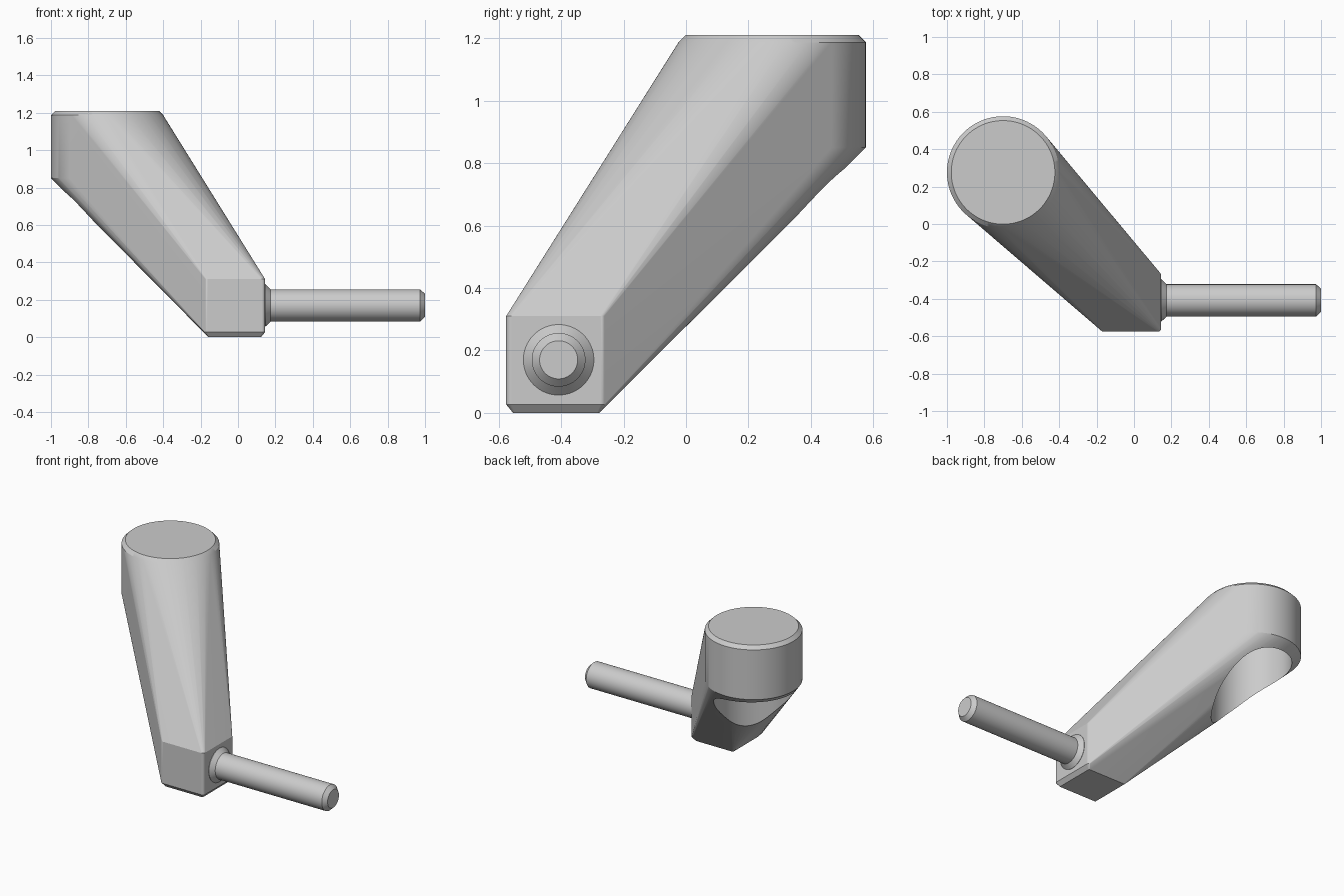
import bpy, bmesh
from math import pi, cos, sin, radians

if "Cube" in bpy.data.objects:
    bpy.data.objects.remove(bpy.data.objects["Cube"])

HEAD = (-0.7, 0.276)          # centre of the round head
BOX = (-0.18, 0.145, -0.576, -0.256)


def ring(cx, cy, r, z, n=128):
    return [(cx + r * cos(2 * pi * i / n), cy + r * sin(2 * pi * i / n), z) for i in range(n)]


def rounded_rect(x0, x1, y0, y1, r, z, n=6):
    corners = [(x1 - r, y1 - r), (x0 + r, y1 - r), (x0 + r, y0 + r), (x1 - r, y0 + r)]
    return [(cx + r * cos(pi / 2 * (k + i / n)), cy + r * sin(pi / 2 * (k + i / n)), z)
            for k, (cx, cy) in enumerate(corners) for i in range(n + 1)]


def make_object(name, bm):
    bmesh.ops.recalc_face_normals(bm, faces=bm.faces[:])
    mesh = bpy.data.meshes.new(name)
    bm.to_mesh(mesh)
    bm.free()
    obj = bpy.data.objects.new(name, mesh)
    bpy.context.collection.objects.link(obj)
    return obj


def activate(obj):
    bpy.ops.object.select_all(action='DESELECT')
    obj.select_set(True)
    bpy.context.view_layer.objects.active = obj


def smooth(obj):
    activate(obj)
    bpy.ops.object.shade_smooth_by_angle(angle=radians(20))
    mod = obj.modifiers.new("weighted_normals", 'WEIGHTED_NORMAL')
    mod.keep_sharp = True


def loft(name, rings):
    bm = bmesh.new()
    loops = [[bm.verts.new(p) for p in r] for r in rings]
    n = len(loops[0])
    for a, b in zip(loops, loops[1:]):
        for i in range(n):
            j = (i + 1) % n
            bm.faces.new((a[i], a[j], b[j], b[i]))
    bm.faces.new(loops[0])
    bm.faces.new(loops[-1])
    return make_object(name, bm)


# Lever body: skin stretched between the round head and the square foot
x0, x1, y0, y1 = BOX
c = 0.022
points = (ring(*HEAD, 0.3, 0.85) + ring(*HEAD, 0.3, 1.187) + ring(*HEAD, 0.277, 1.21)
          + rounded_rect(x0 + c, x1 - c, y0 + c, y1 - c, 0.006, 0.0)
          + rounded_rect(*BOX, 0.018, 0.027) + rounded_rect(*BOX, 0.018, 0.31))
bm = bmesh.new()
for p in points:
    bm.verts.new(p)
hull = bmesh.ops.convex_hull(bm, input=bm.verts[:])
bmesh.ops.delete(bm, geom=list({v for v in hull["geom_interior"] + hull["geom_unused"]
                                if isinstance(v, bmesh.types.BMVert)}), context='VERTS')
bmesh.ops.dissolve_limit(bm, angle_limit=radians(0.2), verts=bm.verts[:], edges=bm.edges[:])
body = make_object("lever_body", bm)

# Round pocket bored up into the underside of the head
cutter = loft("pocket_cutter", [ring(*HEAD, 0.245, -0.2), ring(*HEAD, 0.245, 1.1)])
cutter.hide_render = True
boolean = body.modifiers.new("pocket", 'BOOLEAN')
boolean.operation = 'DIFFERENCE'
boolean.solver = 'EXACT'
boolean.object = cutter
activate(body)
bpy.ops.object.modifier_apply(modifier="pocket")
bpy.data.objects.remove(cutter)
smooth(body)

# Pin with a flared collar at the foot and a chamfered tip
profile = [(0.13, 0.113), (0.147, 0.113), (0.175, 0.086), (0.974, 0.086), (1.0, 0.061)]
pin = loft("pin", [[(x, py - 0.408, pz + 0.17) for px, py, pz in
                    [(0, r * cos(2 * pi * i / 64), r * sin(2 * pi * i / 64)) for i in range(64)]]
                   for x, r in profile])
smooth(pin)
